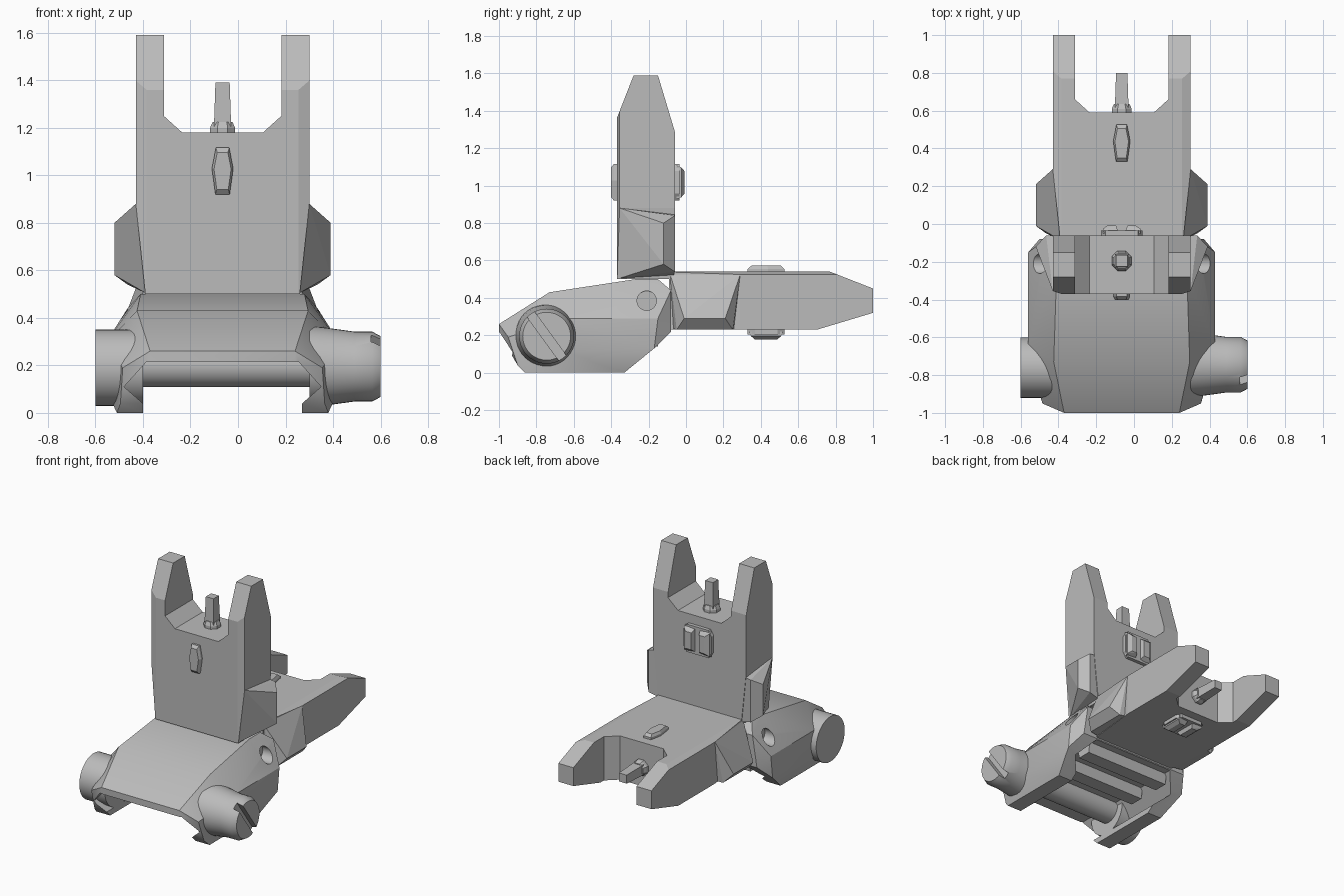
import bpy, bmesh
from math import sin, cos, pi, radians
from mathutils import Vector

cube = bpy.data.objects.get("Cube")
if cube:
    bpy.data.objects.remove(cube, do_unlink=True)

MID = -0.065  # x of the sight's symmetry plane

gray = bpy.data.materials.new("matte gray")
gray.use_nodes = True
COLOR = (0.5, 0.5, 0.5, 1)
gray.diffuse_color = COLOR
for node in gray.node_tree.nodes:
    if node.type == 'BSDF_PRINCIPLED':
        node.inputs["Base Color"].default_value = COLOR
        node.inputs["Roughness"].default_value = 0.6


def add_mesh(name, bm):
    bmesh.ops.recalc_face_normals(bm, faces=bm.faces[:])
    mesh = bpy.data.meshes.new(name)
    bm.to_mesh(mesh)
    bm.free()
    mesh.materials.append(gray)
    return mesh


def add_object(name, mesh, loc=(0, 0, 0), rot=(0, 0, 0)):
    obj = bpy.data.objects.new(name, mesh)
    bpy.context.scene.collection.objects.link(obj)
    obj.location, obj.rotation_euler = loc, rot
    return obj


def hull(name, points, mirror=False):
    bm = bmesh.new()
    pts = list(points)
    if mirror:
        pts += [(-x, y, z) for x, y, z in points]
    for p in pts:
        bm.verts.new(p)
    res = bmesh.ops.convex_hull(bm, input=bm.verts[:])
    junk = {g for g in res["geom_interior"] + res["geom_unused"] if isinstance(g, bmesh.types.BMVert)}
    bmesh.ops.delete(bm, geom=list(junk), context='VERTS')
    bmesh.ops.dissolve_limit(bm, angle_limit=radians(1), verts=bm.verts[:], edges=bm.edges[:])
    return add_mesh(name, bm)


def prism(outline, y0, y1):
    """Front outline (x, z) pushed along y."""
    bm = bmesh.new()
    face = bm.faces.new([bm.verts.new((x, y0, z)) for x, z in outline])
    ext = bmesh.ops.extrude_face_region(bm, geom=[face])
    moved = [g for g in ext["geom"] if isinstance(g, bmesh.types.BMVert)]
    bmesh.ops.translate(bm, verts=moved, vec=(0, y1 - y0, 0))
    bmesh.ops.recalc_face_normals(bm, faces=bm.faces[:])
    return bm


def lathe(name, profile, sides=40):
    """Closed round solid along x from (x, radius) pairs."""
    bm = bmesh.new()
    rings = [[bm.verts.new((x, r * cos(2 * pi * i / sides), r * sin(2 * pi * i / sides)))
              for i in range(sides)] for x, r in profile]
    for a, b in zip(rings, rings[1:]):
        for i in range(sides):
            j = (i + 1) % sides
            bm.faces.new((a[i], a[j], b[j], b[i]))
    bm.faces.new(rings[0])
    bm.faces.new(rings[-1])
    return add_mesh(name, bm)


def cut(obj, cutters):
    for c in cutters:
        c.hide_render = True
        mod = obj.modifiers.new("cut", 'BOOLEAN')
        mod.operation, mod.object, mod.solver = 'DIFFERENCE', c, 'EXACT'
    dg = bpy.context.evaluated_depsgraph_get()
    dg.update()
    mesh = bpy.data.meshes.new_from_object(obj.evaluated_get(dg))
    obj.modifiers.clear()
    obj.data = mesh
    for c in cutters:
        bpy.data.objects.remove(c, do_unlink=True)


def smooth(obj):
    bpy.ops.object.select_all(action='DESELECT')
    obj.select_set(True)
    bpy.context.view_layer.objects.active = obj
    bpy.ops.object.shade_smooth_by_angle(angle=radians(30))


def bisect(bm, co, no):
    res = bmesh.ops.bisect_plane(bm, geom=bm.verts[:] + bm.edges[:] + bm.faces[:], dist=1e-5,
                                 plane_co=co, plane_no=Vector(no).normalized(), clear_outer=True)
    edges = [g for g in res["geom_cut"] if isinstance(g, bmesh.types.BMEdge)]
    bmesh.ops.holes_fill(bm, edges=edges, sides=0)


# Blade plate with two prongs and a notch between them
half = [(0.325, 0.5), (0.365, 0.88), (0.365, 1.59), (0.2475, 1.59), (0.2475, 1.25), (0.17, 1.18)]
bm = prism(half + [(-x, z) for x, z in reversed(half)], -0.37, -0.06)
for s in (1, -1):
    bisect(bm, (s * 0.365, -0.355, 1), (s * 0.015, -0.045, 0))
bisect(bm, (0, -0.37, 1.36), (0, -0.23, 0.09))
bisect(bm, (0, -0.06, 1.29), (0, 0.3, 0.09))
parts = {"blade_plate": add_mesh("blade_plate", bm)}

# Flared ears at the blade foot
for s, side in ((1, "left"), (-1, "right")):
    ear = [(0.365, -0.355, 0.88), (0.325, -0.355, 0.505), (0.455, -0.12, 0.80), (0.455, -0.12, 0.58),
           (0.40, -0.06, 0.84), (0.40, -0.06, 0.54), (0.25, -0.07, 0.86), (0.25, -0.07, 0.505)]
    parts[side + "_ear"] = hull("ear", [(s * x, y, z) for x, y, z in ear])

# Aiming post and its collar
parts["post"] = hull("post", [(a * w, -0.195 + b * w, z) for w, z in ((0.038, 1.15), (0.03, 1.39))
                              for a in (1, -1) for b in (1, -1)])
parts["post_collar"] = hull("post_collar", [
    (r * cos(pi * (i + 0.5) / 4), -0.195 + r * sin(pi * (i + 0.5) / 4), z)
    for r, z in ((0.057, 1.15), (0.057, 1.2), (0.045, 1.225)) for i in range(8)])

# Detent button: slim hexagon in front, two lobes at the back
parts["front_button"] = hull("front_button", [
    (x * k, y, 1.018 + z * k) for k, y in ((1, -0.36), (1, -0.385), (0.8, -0.402))
    for x, z in ((0.028, 0.098), (0.045, 0.01), (0.03, -0.098))], mirror=True)
parts["back_button"] = hull("back_button", [
    (x, y, 1.018 + z) for y in (-0.08, -0.035)
    for x, z in ((0.085, 0.098), (0.11, 0.06), (0.11, -0.06), (0.085, -0.098))], mirror=True)
for s, side in ((1, "left"), (-1, "right")):
    parts["back_lobe_" + side] = hull("back_lobe", [
        (s * x, y, 1.018 + z * t) for t in (1, -1)
        for x, y, z in ((0.015, -0.05, 0.09), (0.1, -0.05, 0.09), (0.1, -0.025, 0.08),
                        (0.03, -0.008, 0.06), (0.075, -0.008, 0.06))])

# The blade stands up once and lies folded back once
for label, loc, rot in (("raised", (MID, 0, 0), 0), ("folded", (MID, -0.59, 0.17), -pi / 2)):
    for name, mesh in parts.items():
        add_object(label + "_" + name, mesh, loc, (rot, 0, 0))

# Mount body with dovetail channel and pin holes
body = add_object("mount_body", hull("mount_body", [
    (0.345, -0.27, 0.5), (0.345, -0.15, 0.5), (0.36, -0.73, 0.43), (0.305, -1.0, 0.26),
    (0.305, -1.0, 0.21), (0.42, -0.95, 0.19), (0.495, -0.64, 0.29), (0.495, -0.15, 0.29),
    (0.495, -0.17, 0.13), (0.495, -0.64, 0.11), (0.40, -0.08, 0.44), (0.435, -0.08, 0.22),
    (0.445, -0.33, 0), (0.445, -0.86, 0), (0.43, -0.9, 0.04)], mirror=True), (MID, 0, 0))
side = [(0.335, -0.1), (0.335, 0.04), (0.415, 0.11), (0.32, 0.215)]
channel = add_object("channel_cutter", add_mesh("channel_cutter", prism(
    side + [(-x, z) for x, z in reversed(side)], -1.2, 0.1)), (MID, 0, 0))
holes = [add_object("hole_cutter", lathe("hole_cutter", [(a, 0.052), (b, 0.052)], 24), (MID, -0.21, 0.385))
         for a, b in ((0.37, 0.6), (-0.6, -0.37))]
cut(body, [channel] + holes)
smooth(body)

# Cross bolt and recoil bars under the body
bolt = add_object("cross_bolt", lathe("cross_bolt", [(-0.42, 0.092), (0.42, 0.092)]), (MID, -0.74, 0.2))
smooth(bolt)
for y in (-0.45, -0.2):
    add_object("channel_bar", hull("channel_bar", [
        (0.335, y + d * w, z) for d in (1, -1) for w, z in ((0.05, 0.14), (0.065, 0.24))], mirror=True),
        (MID, 0, 0))

# Clamp knobs: plain nut on one side, slotted screw head on the other
nut = add_object("clamp_nut", lathe("clamp_nut", [(-0.6, 0.16), (-0.4, 0.16)]), (0, -0.76, 0.19))
smooth(nut)
screw = add_object("clamp_screw", lathe("clamp_screw", [
    (0.3, 0.17), (0.36, 0.165), (0.49, 0.147), (0.565, 0.147), (0.6, 0.128)]), (0, -0.745, 0.195))
slot = add_object("slot_cutter", hull("slot_cutter", [
    (x, y, z) for x in (0.56, 0.7) for y in (0.3, -0.3) for z in (0.024, -0.024)]),
    screw.location, (radians(-54), 0, 0))
cut(screw, [slot])
smooth(screw)
